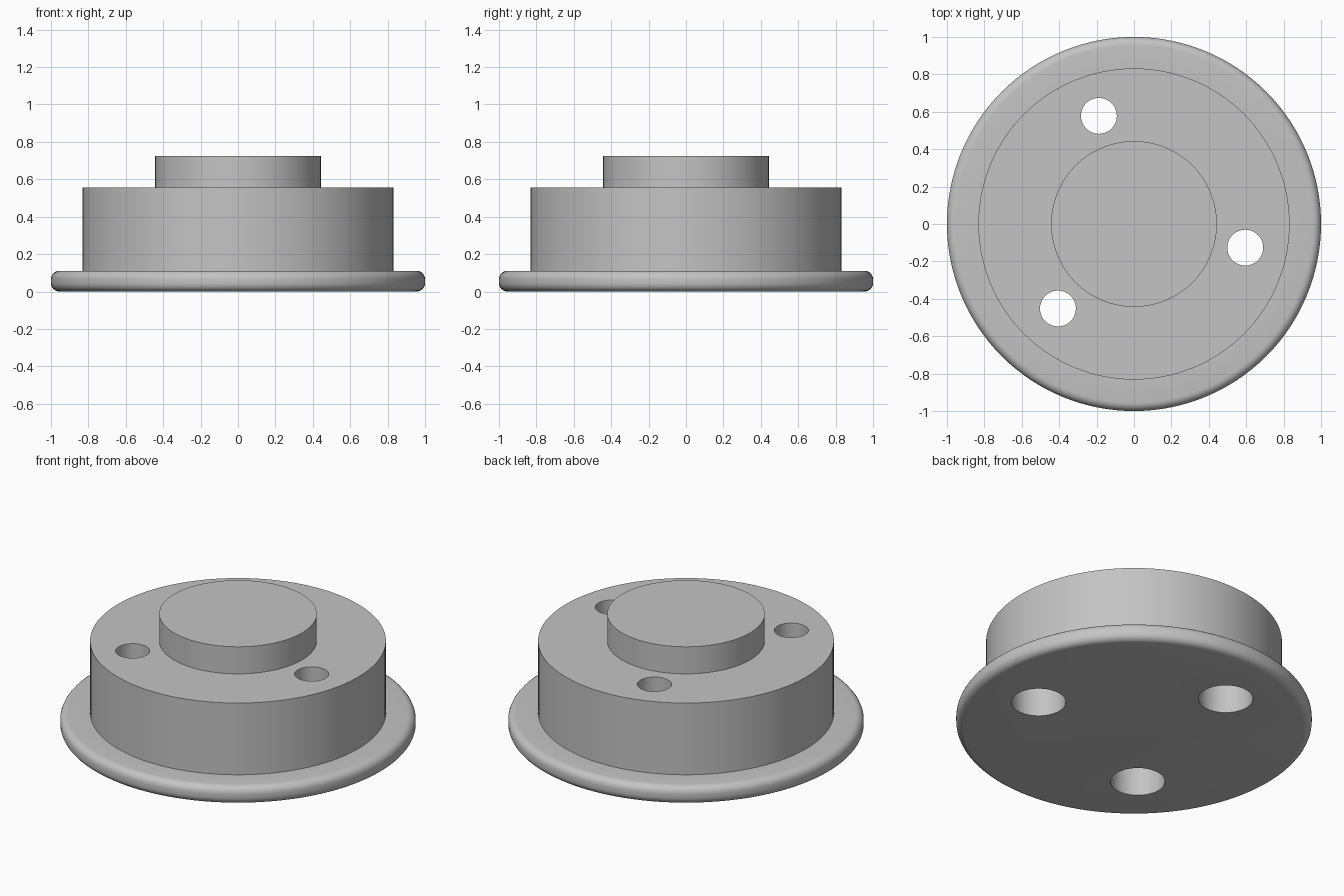
import bpy, bmesh
from math import sin, cos, pi, radians

if "Cube" in bpy.data.objects:
    bpy.data.objects.remove(bpy.data.objects["Cube"], do_unlink=True)

grey = bpy.data.materials.new("plain_grey")
grey.use_nodes = True
GREY = (0.55, 0.55, 0.55, 1)
grey.diffuse_color = GREY
grey.node_tree.nodes["Principled BSDF"].inputs["Base Color"].default_value = GREY


def lathe(name, profile, segments, centre=(0, 0)):
    """Closed solid turned from (radius, z) points, listed bottom to top."""
    bm = bmesh.new()
    rings = [[bm.verts.new((r * cos(2 * pi * i / segments),
                            r * sin(2 * pi * i / segments), z))
              for i in range(segments)] for r, z in profile]
    for low, high in zip(rings, rings[1:]):
        for i in range(segments):
            j = (i + 1) % segments
            bm.faces.new((low[i], low[j], high[j], high[i]))
    bm.faces.new(rings[0][::-1])
    bm.faces.new(rings[-1])
    mesh = bpy.data.meshes.new(name)
    bm.to_mesh(mesh)
    bm.free()
    mesh.materials.append(grey)
    obj = bpy.data.objects.new(name, mesh)
    obj.location = (centre[0], centre[1], 0)
    bpy.context.collection.objects.link(obj)
    return obj


# Rounded flange rim, then the main drum and the central boss
FLANGE_TOP, BODY_TOP, BOSS_TOP = 0.111, 0.556, 0.724
BODY_R, BOSS_R, FILLET = 0.832, 0.443, 0.045


def fillet(start, z):
    return [(1 - FILLET + FILLET * cos(a), z + FILLET * sin(a))
            for a in (radians(start + 15 * k) for k in range(7))]


profile = fillet(-90, FILLET) + fillet(0, FLANGE_TOP - FILLET)
profile += [(BODY_R, FLANGE_TOP), (BODY_R, BODY_TOP),
            (BOSS_R, BODY_TOP), (BOSS_R, BOSS_TOP)]
hub = lathe("flanged_hub", profile, 128)

# Three through holes, counterbored from below
STEP = 0.33
bore = [(0.153, -0.1), (0.153, STEP), (0.096, STEP), (0.096, BODY_TOP + 0.06)]
cutters = []
for k in range(3):
    a = radians(-12 + 120 * k)
    cutter = lathe(f"hole_cutter_{k + 1}", bore, 48,
                   (0.608 * cos(a), 0.608 * sin(a)))
    cutter.hide_render = True
    cutters.append(cutter)
    cut = hub.modifiers.new(f"hole_{k + 1}", 'BOOLEAN')
    cut.operation = 'DIFFERENCE'
    cut.solver = 'EXACT'
    cut.object = cutter

# Apply the cuts, drop the cutters, shade smooth with sharp edges kept
bpy.context.view_layer.update()
bpy.ops.object.select_all(action='DESELECT')
hub.select_set(True)
bpy.context.view_layer.objects.active = hub
for name in [m.name for m in hub.modifiers]:
    bpy.ops.object.modifier_apply(modifier=name)
for cutter in cutters:
    bpy.data.objects.remove(cutter, do_unlink=True)
bpy.ops.object.shade_smooth_by_angle(angle=radians(30))
